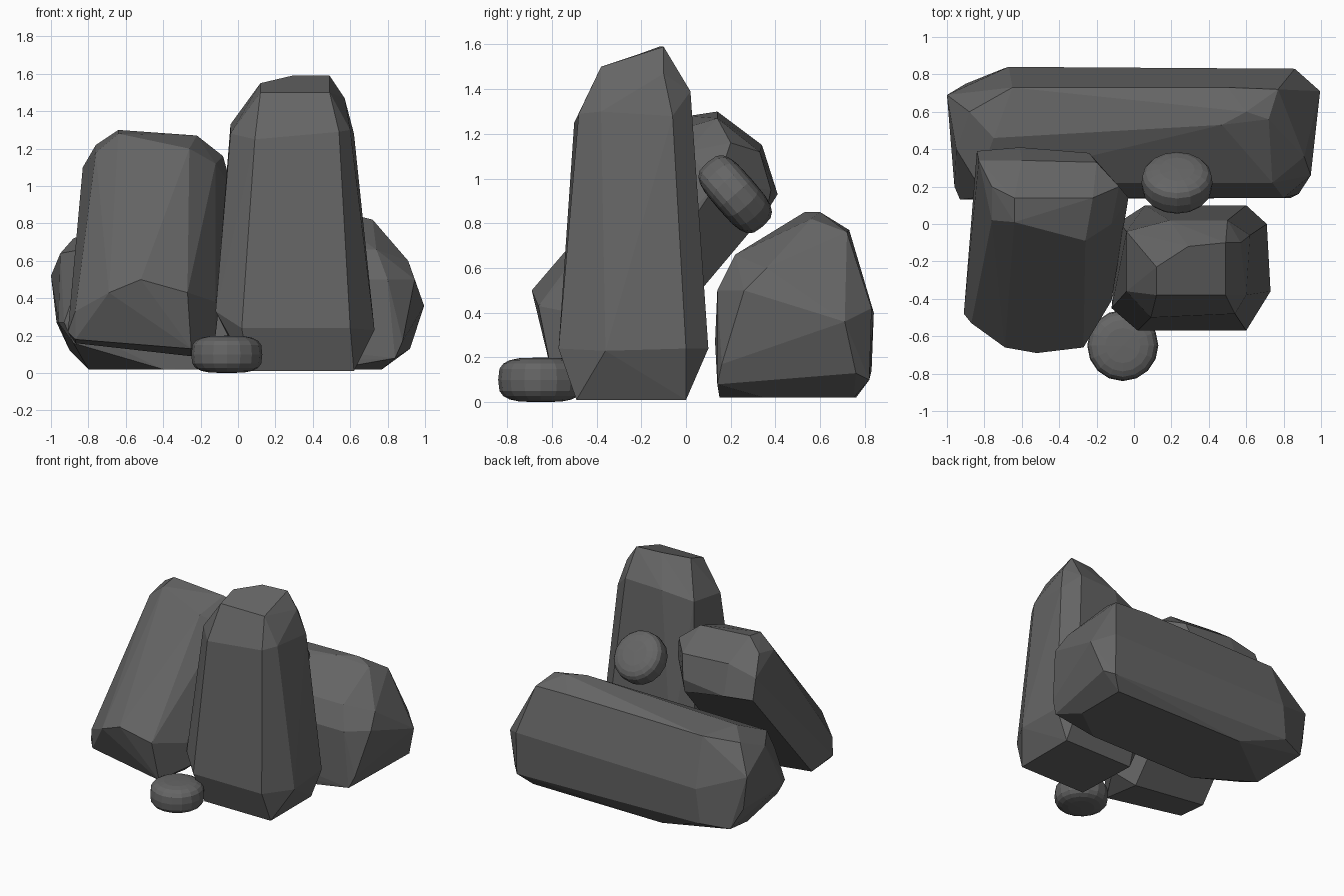
import bpy, bmesh, math
from mathutils import Matrix, Vector

default_cube = bpy.data.objects.get("Cube")
if default_cube:
    bpy.data.objects.remove(default_cube, do_unlink=True)

# Single stone colour
stone_grey = bpy.data.materials.new("stone_grey")
stone_grey.use_nodes = True
stone_colour = (.13, .13, .13, 1)
stone_grey.diffuse_color = stone_colour
for node in stone_grey.node_tree.nodes:
    if node.type == 'BSDF_PRINCIPLED':
        node.inputs["Base Color"].default_value = stone_colour
        node.inputs["Roughness"].default_value = .9


def add_object(name, bm):
    """Turn a bmesh into a linked stone object with outward normals."""
    bmesh.ops.recalc_face_normals(bm, faces=bm.faces[:])
    mesh = bpy.data.meshes.new(name)
    bm.to_mesh(mesh)
    bm.free()
    mesh.materials.append(stone_grey)
    obj = bpy.data.objects.new(name, mesh)
    bpy.context.collection.objects.link(obj)
    return obj


def faceted_rock(name, *corner_groups):
    """Chiselled rock: convex hull of its corners, with nearly flat facets merged."""
    bm = bmesh.new()
    for group in corner_groups:
        for corner in group:
            bm.verts.new(corner)
    hull = bmesh.ops.convex_hull(bm, input=bm.verts[:], use_existing_faces=False)
    unused = [item for item in hull["geom_interior"] + hull["geom_unused"]
              if isinstance(item, bmesh.types.BMVert)]
    bmesh.ops.delete(bm, geom=list(set(unused)), context='VERTS')
    bmesh.ops.dissolve_limit(bm, angle_limit=math.radians(4),
                             verts=bm.verts[:], edges=bm.edges[:])
    return add_object(name, bm)


def pebble(name, centre, tilt, radius=.19, half_height=.1, segments=16, rows=10):
    """Squashed round stone: a sphere pushed towards a rounded disc."""
    bm = bmesh.new()
    bmesh.ops.create_uvsphere(bm, u_segments=segments, v_segments=rows, radius=1)
    for vert in bm.verts:
        ring = Vector((vert.co.x, vert.co.y))
        if ring.length > .001:
            ring = ring.normalized() * ring.length ** .6
        rise = math.copysign(abs(vert.co.z) ** .6, vert.co.z)
        vert.co = (ring.x * radius, ring.y * radius, rise * half_height)
    placement = Matrix.Translation(centre) @ Matrix.Rotation(math.radians(tilt), 4, 'X')
    bmesh.ops.transform(bm, matrix=placement, verts=bm.verts[:])
    return add_object(name, bm)


# Tall upright rock
tall_foot = [(.06, -.49, .01), (.62, -.49, .01), (.62, 0, .01), (.04, 0, .01)]
tall_base = [(.02, -.57, .24), (.6, -.57, .24), (.73, -.36, .23), (.71, 0, .24),
             (.6, .1, .24), (.06, .1, .24), (-.08, .01, .3), (-.12, -.45, .33)]
tall_shoulder = [(.09, -.5, 1.25), (.54, -.48, 1.29), (.6, -.38, 1.3), (.62, -.06, 1.28),
                 (.5, .02, 1.39), (.19, .02, 1.38), (-.04, -.04, 1.33), (-.04, -.36, 1.28)]
tall_crown = [(.12, -.38, 1.5), (.49, -.38, 1.5), (.57, -.1, 1.47),
              (.49, -.1, 1.59), (.29, -.12, 1.59), (.12, -.23, 1.55)]
faceted_rock("tall_rock", tall_foot, tall_base, tall_shoulder, tall_crown)

# Long rock lying at the back
long_foot = [(.5, .15, .02), (.77, .35, .02), (.77, .75, .02),
             (-.33, .76, .02), (-.8, .4, .02), (-.4, .15, .02)]
long_front = [(.84, .14, .08), (.8, .14, .5), (.74, .22, .66),
              (-.93, .13, .27), (-.88, .15, .16), (-.85, .14, .5), (-.84, .22, .66)]
long_back = [(.86, .83, .42), (.86, .82, .1), (-.67, .84, .4), (-.7, .83, .14)]
long_ridge = [(.47, .53, .85), (.6, .6, .85), (.5, .73, .77),
              (-.75, .46, .77), (-.65, .73, .76)]
long_left_end = [(.995, .71, .36), (.945, .26, .5), (.91, .36, .6),
                 (.72, .56, .82), (.77, .72, .76), (.92, .76, .13), (.88, .16, .17)]
long_right_end = [(-1, .69, .52), (-.96, .2, .27), (-.97, .69, .27),
                  (-.88, .6, .72), (-.95, .4, .64), (-.9, .75, .12)]
faceted_rock("long_back_rock", long_foot, long_front, long_back,
             long_ridge, long_left_end, long_right_end)

# Rock leaning backwards onto the long one
lean_crown = [(-.64, .01, 1.28), (-.64, .14, 1.3), (-.22, .14, 1.27), (-.26, -.09, 1.2),
              (-.39, -.06, 1.23), (-.76, .02, 1.18), (-.76, .2, 1.22)]
lean_upper = [(-.83, .34, 1.1), (-.84, .39, .95), (-.61, .41, .93), (-.24, .38, .95),
              (-.6, .34, 1.15), (-.2, .33, 1.12), (-.08, .2, 1.16), (-.03, .14, .98),
              (-.12, 0, 1.12), (-.24, .36, .85)]
lean_lower = [(-.52, -.69, .5), (-.69, -.66, .43), (-.27, -.66, .43), (-.87, -.53, .33),
              (-.91, -.48, .22), (-.12, -.41, .38), (-.12, -.38, .2)]
lean_foot = [(-.87, -.52, .18), (-.25, -.6, .13), (-.25, -.28, .09), (-.87, -.28, .16)]
faceted_rock("leaning_rock", lean_crown, lean_upper, lean_lower, lean_foot)

# Two rounded pebbles: one on the ground, one wedged behind the tall rock
pebble("front_pebble", (-.06, -.65, .1), 0)
pebble("wedged_pebble", (.23, .22, .93), -49)
